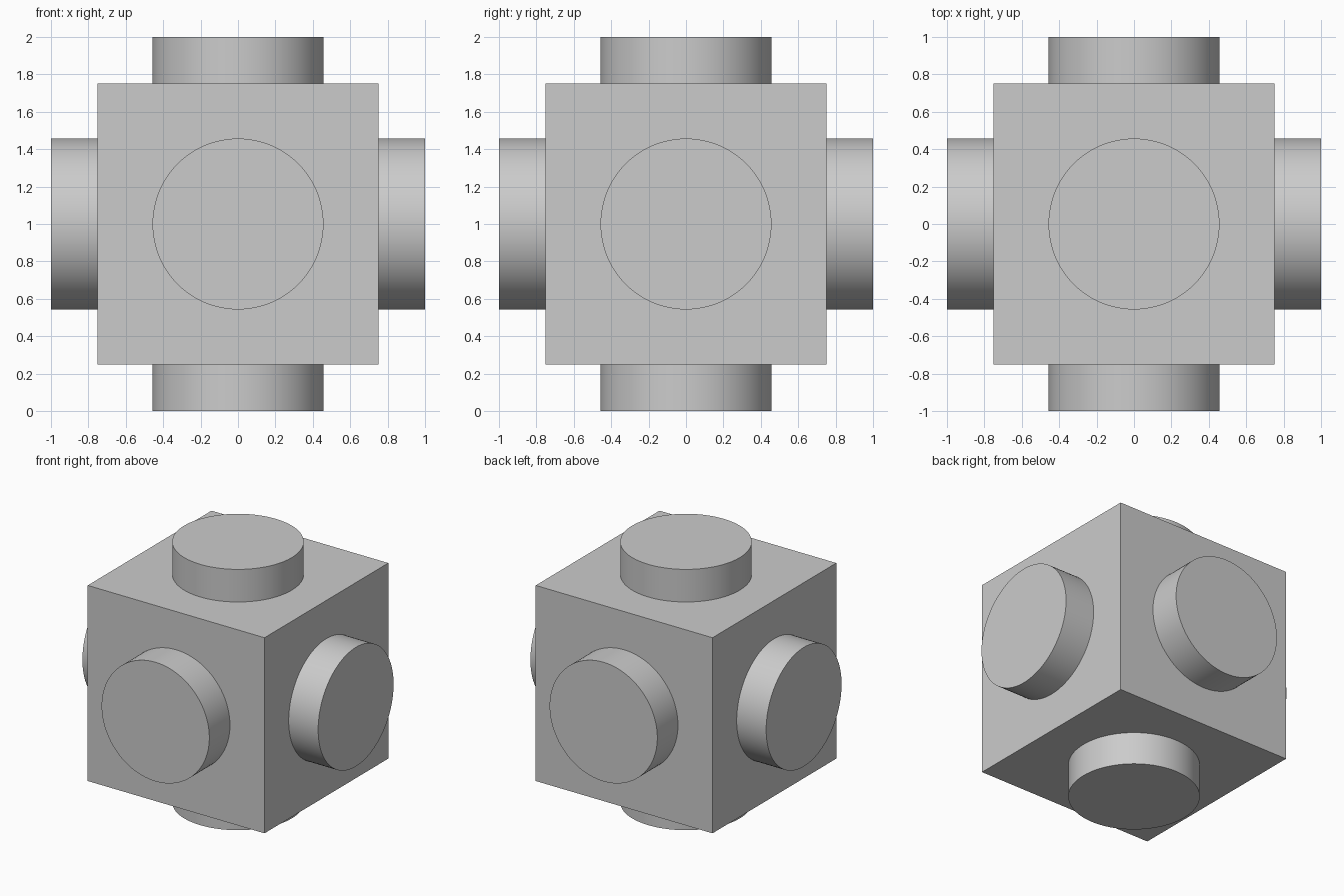
import bpy
import math
from mathutils import Vector

if "Cube" in bpy.data.objects:
    bpy.data.objects.remove(bpy.data.objects["Cube"])

HALF = 0.75      # half of the cube's edge
RADIUS = 0.457   # stud radius
REACH = 1.0      # distance from the centre to a stud's end
CENTRE = Vector((0, 0, 1))

grey = bpy.data.materials.new("light grey")
grey.diffuse_color = (0.6, 0.6, 0.6, 1)
grey.use_nodes = True
grey.node_tree.nodes["Principled BSDF"].inputs["Base Color"].default_value = grey.diffuse_color

# Cube body
bpy.ops.mesh.primitive_cube_add(size=2 * HALF, location=CENTRE)
body = bpy.context.object
body.name = "cube_body"
body.data.materials.append(grey)


def add_stud(name, direction):
    """Round stud standing on the cube face that looks along direction."""
    axis = Vector(direction)
    bpy.ops.mesh.primitive_cylinder_add(
        vertices=96, radius=RADIUS, depth=REACH - HALF,
        location=CENTRE + axis * (REACH + HALF) / 2,
        rotation=axis.to_track_quat('Z', 'Y').to_euler())
    stud = bpy.context.object
    stud.name = name
    stud.data.materials.append(grey)
    bpy.ops.object.shade_smooth_by_angle(angle=math.radians(30))


# One stud on each face
for side, direction in {
    "right": (1, 0, 0), "left": (-1, 0, 0),
    "back": (0, 1, 0), "front": (0, -1, 0),
    "top": (0, 0, 1), "bottom": (0, 0, -1),
}.items():
    add_stud(side + "_stud", direction)
